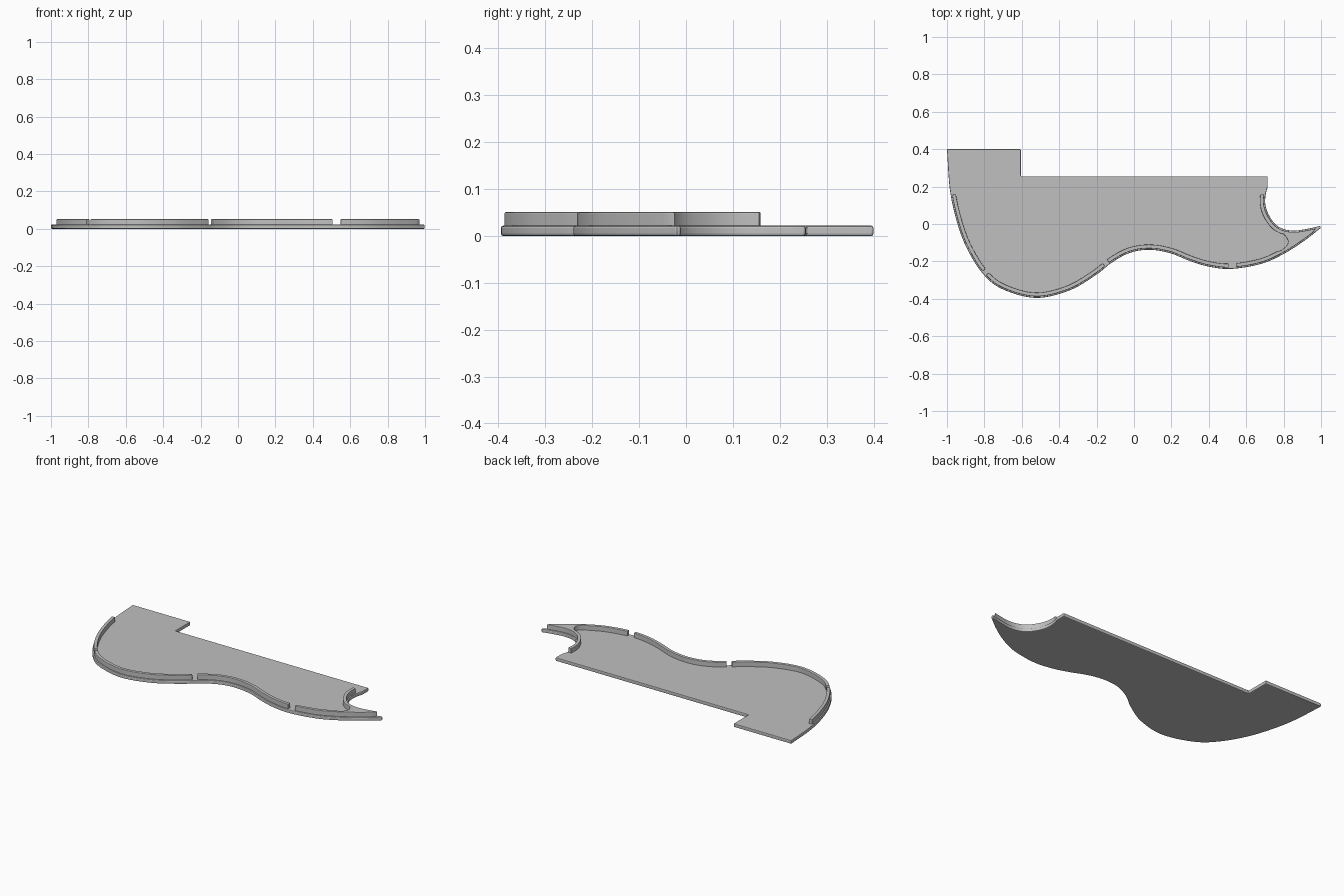
import bpy
import bmesh
import math
from mathutils import Vector

cube = bpy.data.objects.get("Cube")
if cube:
    bpy.data.objects.remove(cube, do_unlink=True)

grey = bpy.data.materials.new("plain grey")
grey.use_nodes = True
grey.diffuse_color = (0.53, 0.53, 0.53, 1)
grey.node_tree.nodes["Principled BSDF"].inputs["Base Color"].default_value = grey.diffuse_color


def spline(points, steps=10):
    """Smooth curve through the points."""
    p = [Vector(q) for q in points]
    p = [2 * p[0] - p[1]] + p + [2 * p[-1] - p[-2]]
    out = []
    for a, b, c, d in zip(p, p[1:], p[2:], p[3:]):
        for i in range(steps):
            t = i / steps
            out.append(b + (c - a) * t / 2 + (a - 2.5 * b + 2 * c - d / 2) * t ** 2
                       + (1.5 * (b - c) + (d - a) / 2) * t ** 3)
    return out + [p[-2]]


def inset(curve, distance, keep):
    """Shift a curve towards the inside, keeping the samples that pass the test."""
    out = []
    for i, p in enumerate(curve):
        t = (curve[min(i + 1, len(curve) - 1)] - curve[max(i - 1, 0)]).normalized()
        if keep(p):
            out.append(p + Vector((t.y, -t.x)) * distance)
    return out


def slab(name, outline, bottom, top, bevel):
    """Extrude an outline upwards and round its sharp edges."""
    bm = bmesh.new()
    face = bm.faces.new([bm.verts.new((p[0], p[1], bottom)) for p in outline])
    up = bmesh.ops.extrude_face_region(bm, geom=[face])["geom"]
    bmesh.ops.translate(bm, vec=(0, 0, top - bottom),
                        verts=[g for g in up if isinstance(g, bmesh.types.BMVert)])
    bmesh.ops.recalc_face_normals(bm, faces=bm.faces)
    sharp = [e for e in bm.edges if e.calc_face_angle(0) > math.radians(35)]
    bmesh.ops.bevel(bm, geom=sharp, offset=bevel, segments=2, profile=0.5,
                    affect='EDGES', clamp_overlap=False)
    bmesh.ops.recalc_face_normals(bm, faces=bm.faces)
    mesh = bpy.data.meshes.new(name)
    bm.to_mesh(mesh)
    bm.free()
    mesh.materials.append(grey)
    obj = bpy.data.objects.new(name, mesh)
    bpy.context.collection.objects.link(obj)
    bpy.ops.object.select_all(action='DESELECT')
    obj.select_set(True)
    bpy.context.view_layer.objects.active = obj
    bpy.ops.object.shade_smooth_by_angle(angle=math.radians(20))


# Outline: straight back edge, hollow cutaway, then the waisted front edge
back = [Vector(p) for p in [(-0.605, 0.4), (-0.605, 0.255), (0.715, 0.255)]]
cutaway = spline([(0.715, 0.2), (0.703, 0.15), (0.703, 0.1), (0.72, 0.05), (0.755, 0),
                  (0.8, -0.027), (0.86, -0.035), (0.93, -0.025), (0.995, -0.01)])
front = spline([(1, -0.02), (0.91, -0.09), (0.8, -0.16), (0.68, -0.213), (0.52, -0.24),
                (0.4, -0.228), (0.3, -0.198), (0.19, -0.155), (0.08, -0.138),
                (-0.024, -0.155), (-0.12, -0.207), (-0.2, -0.27), (-0.345, -0.355),
                (-0.527, -0.395), (-0.71, -0.345), (-0.815, -0.257), (-0.9, -0.117),
                (-0.952, 0.03), (-0.985, 0.19), (-1, 0.4)])
slab("body_plate", back + cutaway + front, 0, 0.022, 0.005)

# Raised ribs following the front edge
OUTER, INNER, LOW, HIGH, ROUND = 0.008, 0.028, 0.015, 0.051, 0.003
ribs = {
    "side_rib": lambda p: p.x < -0.812 and p.y < 0.155,
    "wide_rib": lambda p: -0.797 < p.x < -0.15,
    "waist_rib": lambda p: -0.13 < p.x < 0.51,
}
for name, keep in ribs.items():
    path = inset(front, OUTER, keep) + inset(front, INNER, keep)[::-1]
    slab(name, path, LOW, HIGH, ROUND)

# Solid horn rib, wrapping from the front edge round into the cutaway
bend = spline([(0.79, -0.14), (0.815, -0.118), (0.824, -0.095), (0.815, -0.072), (0.8, -0.055)], 4)
horn = (inset(front, OUTER, lambda p: 0.535 < p.x < 0.97)
        + inset(front, INNER, lambda p: 0.535 < p.x < 0.78)[::-1]
        + bend
        + inset(cutaway, INNER, lambda p: p.y < 0.157 and p.x < 0.79)[::-1]
        + inset(cutaway, OUTER, lambda p: p.y < 0.157 and p.x < 0.97))
slab("horn_rib", horn, LOW, HIGH, ROUND)
